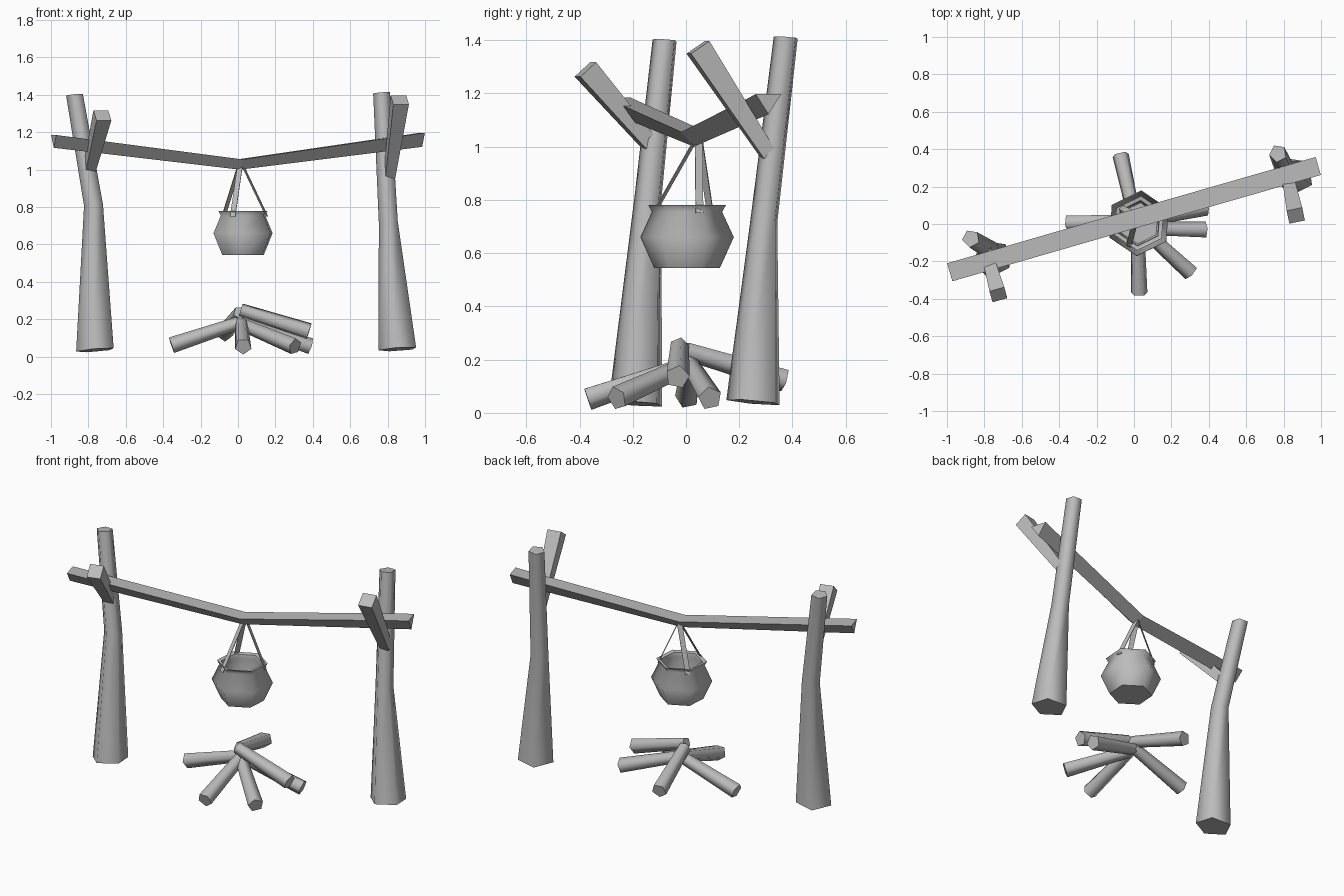
import bpy
import bmesh
from math import sin, cos, tau, radians
from mathutils import Vector

cube = bpy.data.objects.get("Cube")
if cube:
    bpy.data.objects.remove(cube, do_unlink=True)

GREY = (0.5, 0.5, 0.5, 1)
mat = bpy.data.materials.new("plain grey")
mat.use_nodes = True
mat.diffuse_color = GREY
mat.node_tree.nodes["Principled BSDF"].inputs["Base Color"].default_value = GREY


def loft(name, rings, smooth=0):
    """Skin a list of equal point rings and cap both ends."""
    bm = bmesh.new()
    loops = [[bm.verts.new(p) for p in ring] for ring in rings]
    for a, b in zip(loops, loops[1:]):
        for i in range(len(a)):
            j = (i + 1) % len(a)
            bm.faces.new((a[i], a[j], b[j], b[i]))
    bm.faces.new(loops[0])
    bm.faces.new(loops[-1])
    bmesh.ops.recalc_face_normals(bm, faces=bm.faces)
    mesh = bpy.data.meshes.new(name)
    bm.to_mesh(mesh)
    bm.free()
    obj = bpy.data.objects.new(name, mesh)
    bpy.context.collection.objects.link(obj)
    mesh.materials.append(mat)
    if smooth:
        bpy.ops.object.select_all(action="DESELECT")
        obj.select_set(True)
        bpy.context.view_layer.objects.active = obj
        bpy.ops.object.shade_smooth_by_angle(angle=radians(smooth))
    return obj


def pole(name, path, sides, phase, smooth=0):
    """Tapered pole through (point, radius) stations."""
    pts = [Vector(p) for p, r in path]
    d = (pts[-1] - pts[0]).normalized()
    if abs(d.z) > 0.9:
        u = (Vector((1, 0, 0)) - d * d.x).normalized()
    else:
        u = d.cross(Vector((0, 0, 1))).normalized()
    v = d.cross(u)
    angles = [radians(phase) + tau * i / sides for i in range(sides)]
    rings = [[p + (u * cos(a) + v * sin(a)) * s[1] for a in angles]
             for p, s in zip(pts, path)]
    return loft(name, rings, smooth)


# Upright posts
pole("right_post", [((-0.76, -0.185, 0.035), 0.107), ((-0.77, -0.14, 0.81), 0.054),
                    ((-0.872, -0.078, 1.40), 0.048)], 5, 45, 75)
pole("left_post", [((0.857, 0.257, 0.04), 0.107), ((0.806, 0.295, 0.72), 0.054),
                   ((0.77, 0.377, 1.41), 0.048)], 5, 45, 75)

# Forked branches, square in section
pole("right_fork", [((-0.8, -0.11, 0.98), 0.038), ((-0.725, -0.378, 1.29), 0.058)], 4, 45)
pole("left_fork", [((0.81, 0.31, 0.97), 0.038), ((0.865, 0.045, 1.373), 0.06)], 4, 45)

# Crossbar: triangular section, flat side up, bent in the middle
side = Vector((-0.28, 0.96, 0)) * 0.05
rings = []
for top, depth in (((-0.985, -0.258, 1.185), 0.068), ((0.01, 0.03, 1.055), 0.055),
                   ((0.985, 0.31, 1.197), 0.075)):
    top = Vector(top)
    rings.append([top - side, top + side, top - Vector((0, 0, depth))])
loft("crossbar", rings)

# Hanging pot with flared rim and hollow inside
CX, CY = 0.027, 0.004
profile = [(0.124, 0.545), (0.176, 0.66), (0.132, 0.755), (0.146, 0.78),
           (0.122, 0.775), (0.118, 0.75), (0.14, 0.66), (0.11, 0.59)]
loft("pot", [[(CX + r * cos(radians(26) + tau * i / 6), CY + r * sin(radians(26) + tau * i / 6), z)
              for i in range(6)] for r, z in profile], 62)

# Three flat straps from crossbar to pot rim
hook = Vector((0.015, 0.045, 1.03))
for n, a in enumerate((20, 140, 246)):
    out = Vector((cos(radians(a)), sin(radians(a)), 0))
    tangent = Vector((-out.y, out.x, 0)) * 0.015
    foot = Vector((CX, CY, 0.75)) + out * 0.134
    rings = []
    for p in (hook + out * 0.005, foot):
        rings.append([p - tangent, p + tangent,
                      p + tangent + out * 0.004, p - tangent + out * 0.004])
    loft(f"strap_{n + 1}", rings)

# Firewood: inner end to outer end
logs = [((0.01, 0.0, 0.235), (-0.072, 0.37, 0.125)),
        ((0.015, -0.025, 0.25), (0.38, -0.032, 0.135)),
        ((0.03, -0.01, 0.17), (0.305, -0.26, 0.055)),
        ((0.02, 0.0, 0.18), (0.028, -0.37, 0.055)),
        ((0.02, 0.02, 0.185), (-0.355, 0.005, 0.06)),
        ((0.02, 0.015, 0.18), (0.385, 0.09, 0.055))]
for n, (inner, outer) in enumerate(logs):
    pole(f"log_{n + 1}", [(inner, 0.036), (outer, 0.046)], 5, 18 + 24 * n, 75)
